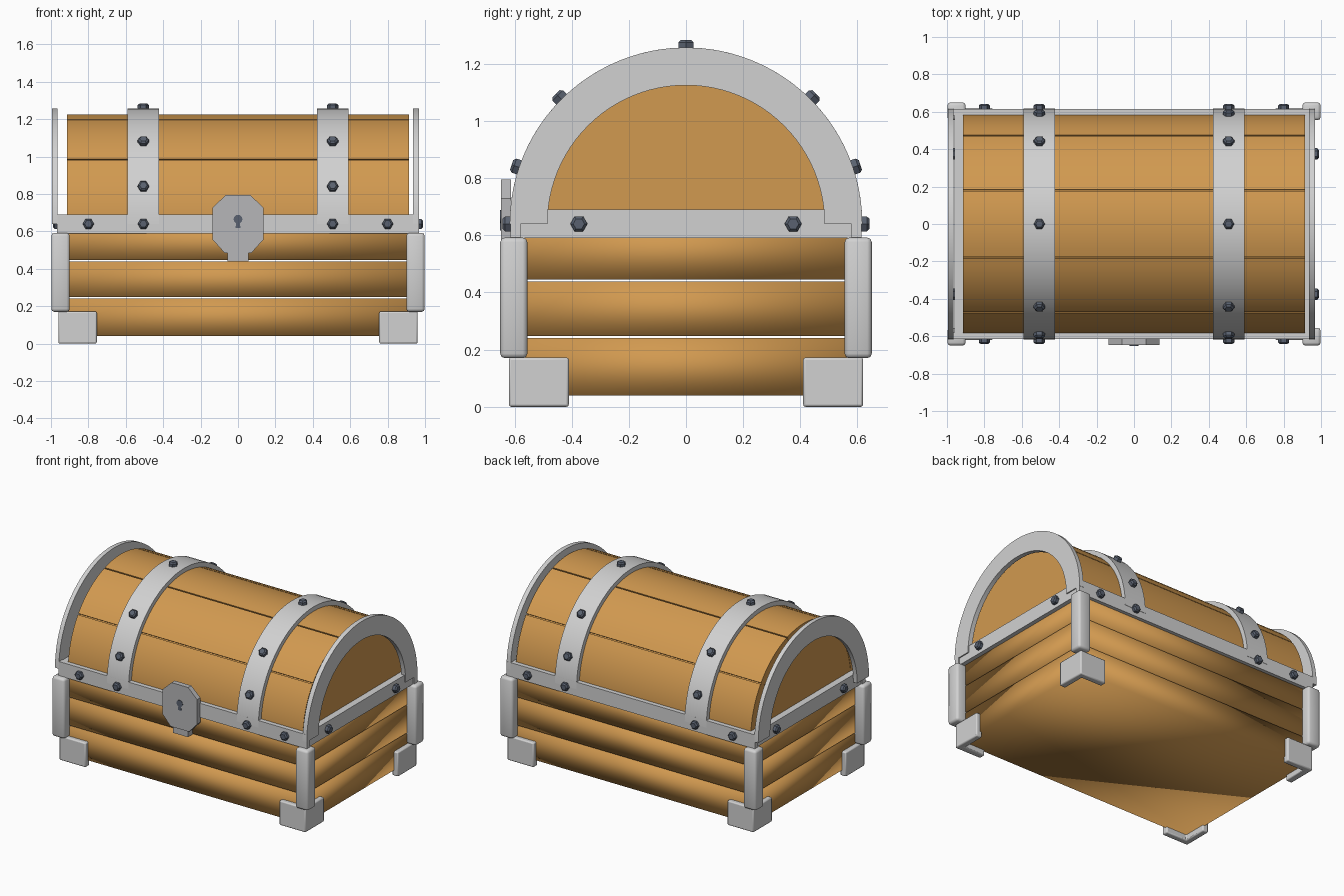
import bpy, bmesh
from math import sin, cos, radians, pi
from mathutils import Vector

if "Cube" in bpy.data.objects:
    bpy.data.objects.remove(bpy.data.objects["Cube"], do_unlink=True)


def material(name, rgb):
    m = bpy.data.materials.new(name)
    m.use_nodes = True
    m.diffuse_color = (*rgb, 1)
    m.node_tree.nodes["Principled BSDF"].inputs["Base Color"].default_value = (*rgb, 1)
    return m


WOOD = material("warm wood", (0.64, 0.32, 0.08))
STEEL = material("pale steel", (0.64, 0.64, 0.64))
LATCH = material("grey steel", (0.47, 0.47, 0.48))
IRON = material("dark iron", (0.10, 0.12, 0.16))

RIM_Z = 0.64  # centre height of the arched lid


def finish(name, bm, mat, sharp=35, bevel=0):
    bmesh.ops.recalc_face_normals(bm, faces=bm.faces)
    me = bpy.data.meshes.new(name)
    bm.to_mesh(me)
    bm.free()
    for p in me.polygons:
        p.use_smooth = True
    me.set_sharp_from_angle(angle=radians(sharp))
    me.materials.append(mat)
    ob = bpy.data.objects.new(name, me)
    bpy.context.collection.objects.link(ob)
    if bevel:
        mod = ob.modifiers.new("soft edges", "BEVEL")
        mod.width = bevel
        mod.segments = 2
    return ob


def prism(name, pts, axis, a, b, mat, **kw):
    """Extrude a 2D outline along an axis from a to b."""
    place = {"x": lambda p, h: (h, p[0], p[1]),
             "y": lambda p, h: (p[0], h, p[1]),
             "z": lambda p, h: (p[0], p[1], h)}[axis]
    bm = bmesh.new()
    low = [bm.verts.new(place(p, a)) for p in pts]
    high = [bm.verts.new(place(p, b)) for p in pts]
    bm.faces.new(low)
    bm.faces.new(high)
    for i in range(len(pts)):
        j = (i + 1) % len(pts)
        bm.faces.new((low[i], low[j], high[j], high[i]))
    return finish(name, bm, mat, **kw)


def box(name, x, y, z, mat, **kw):
    pts = [(x[0], y[0]), (x[1], y[0]), (x[1], y[1]), (x[0], y[1])]
    return prism(name, pts, "z", z[0], z[1], mat, **kw)


def arc(r, a0, a1, steps):
    angles = [radians(a0 + (a1 - a0) * i / steps) for i in range(steps + 1)]
    return [(r * cos(t), RIM_Z + r * sin(t)) for t in angles]


def arch(name, x0, x1, r0, r1, a0, a1, steps, mat, **kw):
    pts = arc(r1, a0, a1, steps) + arc(r0, a1, a0, steps)
    return prism(name, pts, "x", x0, x1, mat, **kw)


def bolt(name, pos, direction):
    """Hexagonal bolt head with a chamfered crown."""
    bm = bmesh.new()
    rot = Vector(direction).to_track_quat("Z", "Y")
    rings = []
    for r, h in ((0.03, -0.01), (0.03, 0.018), (0.02, 0.027)):
        rings.append([bm.verts.new(Vector(pos) + rot @ Vector(
            (r * cos(i * pi / 3), r * sin(i * pi / 3), h))) for i in range(6)])
    for lo, hi in zip(rings, rings[1:]):
        for i in range(6):
            j = (i + 1) % 6
            bm.faces.new((lo[i], lo[j], hi[j], hi[i]))
    bm.faces.new(rings[0])
    bm.faces.new(rings[2])
    finish(name, bm, IRON, sharp=20)


# Body: three stacked slabs with soft shading
for i, (z0, z1) in enumerate(((0.04, 0.24), (0.248, 0.438), (0.446, 0.64))):
    box(f"body_plank_{i + 1}", (-0.93, 0.93), (-0.59, 0.59), (z0, z1), WOOD, sharp=180)

# Lid: solid core and five curved planks
prism("lid_core", arc(0.572, 0, 180, 40), "x", -0.913, 0.913, WOOD)
for i in range(5):
    arch(f"lid_plank_{i + 1}", -0.915, 0.915, 0.53, 0.586,
         36 * i + 0.4, 36 * i + 35.6, 8, WOOD)

# Lid straps and end rims
for side, x in (("right", -0.506), ("left", 0.506)):
    arch(f"lid_strap_{side}", x - 0.084, x + 0.084, 0.575, 0.617, 0, 180, 40, STEEL)
    for k, a in enumerate((18.7, 45, 90, 135, 161.3)):
        d = (0, cos(radians(a)), sin(radians(a)))
        bolt(f"strap_bolt_{side}_{k + 1}",
             (x, 0.617 * d[1], RIM_Z + 0.617 * d[2]), d)
arch("end_rim_right", -0.995, -0.965, 0.485, 0.617, 0, 180, 48, STEEL)
arch("end_rim_left", 0.936, 0.968, 0.485, 0.617, 0, 180, 48, STEEL)

# Horizontal band around the joint, with bolts
for s, side in ((-1, "front"), (1, "back")):
    box(f"band_{side}", (-0.968, 0.968), sorted((s * 0.58, s * 0.615)),
        (0.59, 0.69), STEEL)
    for k, x in enumerate((-0.8, -0.506, 0.506, 0.8)):
        bolt(f"band_bolt_{side}_{k + 1}", (x, s * 0.615, RIM_Z), (0, s, 0))
for s, side in ((-1, "right"), (1, "left")):
    box(f"band_{side}", sorted((s * 0.91, s * 0.96)), (-0.59, 0.59), (0.59, 0.69), STEEL)
    for k, y in enumerate((-0.375, 0.375)):
        bolt(f"band_bolt_{side}_{k + 1}", (s * 0.962, y, RIM_Z), (s, 0, 0))

# Corner posts and angled feet
for sx, lr in ((-1, "right"), (1, "left")):
    for sy, fb in ((-1, "front"), (1, "back")):
        box(f"corner_post_{fb}_{lr}", sorted((sx * 0.9, sx * 0.998)),
            sorted((sy * 0.555, sy * 0.65)), (0.17, 0.592), STEEL, bevel=0.016, sharp=180)
        outline = [(0.96, 0.62), (0.755, 0.62), (0.755, 0.575),
                   (0.915, 0.575), (0.915, 0.41), (0.96, 0.41)]
        prism(f"foot_{fb}_{lr}", [(sx * x, sy * y) for x, y in outline],
              "z", 0, 0.172, STEEL, bevel=0.008, sharp=60)

# Latch plate, tongue and keyhole
half = [(0.065, 0.795), (0.135, 0.728), (0.135, 0.555), (0.072, 0.485)]
prism("latch_plate", half + [(-x, z) for x, z in reversed(half)],
      "y", -0.648, -0.612, LATCH)
box("latch_tongue", (-0.057, 0.057), (-0.64, -0.585), (0.44, 0.5), LATCH)
hole = [(0.024 * cos(i * pi / 6), 0.665 + 0.024 * sin(i * pi / 6)) for i in range(12)]
prism("keyhole_round", hole, "y", -0.651, -0.645, IRON)
prism("keyhole_slot", [(-0.008, 0.655), (0.008, 0.655), (0.014, 0.617), (-0.014, 0.617)],
      "y", -0.6505, -0.645, IRON)
